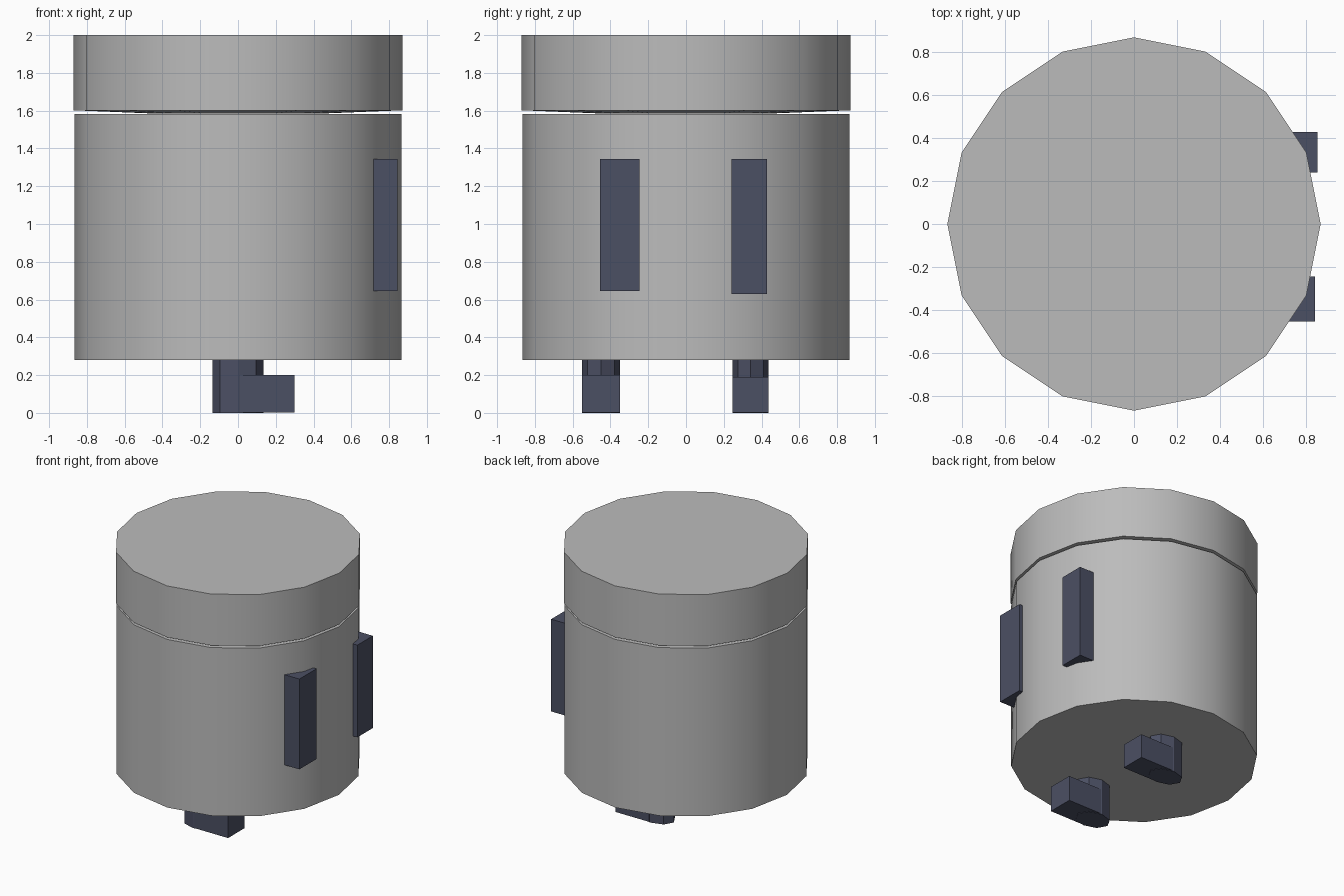
import bpy, bmesh, math

if "Cube" in bpy.data.objects:
    bpy.data.objects.remove(bpy.data.objects["Cube"])


def material(name, rgb):
    m = bpy.data.materials.new(name)
    m.diffuse_color = (*rgb, 1)
    m.use_nodes = True
    m.node_tree.nodes["Principled BSDF"].inputs["Base Color"].default_value = m.diffuse_color
    return m


GREY = material("light_grey", (0.5, 0.5, 0.5))
SLATE = material("dark_slate", (0.071, 0.079, 0.126))


def finish(name, bm, mat):
    bmesh.ops.recalc_face_normals(bm, faces=bm.faces)
    mesh = bpy.data.meshes.new(name)
    bm.to_mesh(mesh)
    bm.free()
    mesh.materials.append(mat)
    ob = bpy.data.objects.new(name, mesh)
    bpy.context.collection.objects.link(ob)
    bpy.context.view_layer.objects.active = ob
    ob.select_set(True)
    bpy.ops.object.shade_smooth_by_angle(angle=math.radians(30))
    ob.select_set(False)
    return ob


def turned(name, profile, sides, mat, centre=(0, 0), squash=1):
    """Stack of rings (radius, z) closed by flat caps."""
    bm = bmesh.new()
    rings = []
    for r, z in profile:
        rings.append([bm.verts.new((centre[0] + r * math.cos(math.tau * i / sides),
                                    centre[1] + squash * r * math.sin(math.tau * i / sides), z))
                      for i in range(sides)])
    for a, b in zip(rings, rings[1:]):
        for i in range(sides):
            j = (i + 1) % sides
            bm.faces.new((a[i], a[j], b[j], b[i]))
    bm.faces.new(rings[0])
    bm.faces.new(rings[-1])
    return finish(name, bm, mat)


def box(name, lo, hi, mat):
    bm = bmesh.new()
    bmesh.ops.create_cube(bm, size=1)
    for v in bm.verts:
        v.co = [l + (c + 0.5) * (h - l) for c, l, h in zip(v.co, lo, hi)]
    return finish(name, bm, mat)


# Drum body, and lid with a slightly bulging underside
turned("body", [(0.866, 0.28), (0.866, 1.583)], 16, GREY)
turned("lid", [(0.45, 1.585), (0.87, 1.602), (0.87, 2.0)], 16, GREY)

# Upright bars standing proud of the face
box("right_bar", (0.65, -0.455, 0.645), (0.845, -0.245, 1.345), SLATE)
box("left_bar", (0.65, 0.24, 0.63), (0.855, 0.43, 1.345), SLATE)

# Legs with blocky feet pointing forward
for side, y, half, top in (("right", -0.45, 0.1, 0.2), ("left", 0.342, 0.096, 0.19)):
    turned(side + "_leg", [(0.135, 0.0), (0.135, 0.3)], 8, SLATE, (0, y), half / 0.135)
    box(side + "_foot", (0.01, y - half, 0.003), (0.3, y + half, top), SLATE)
